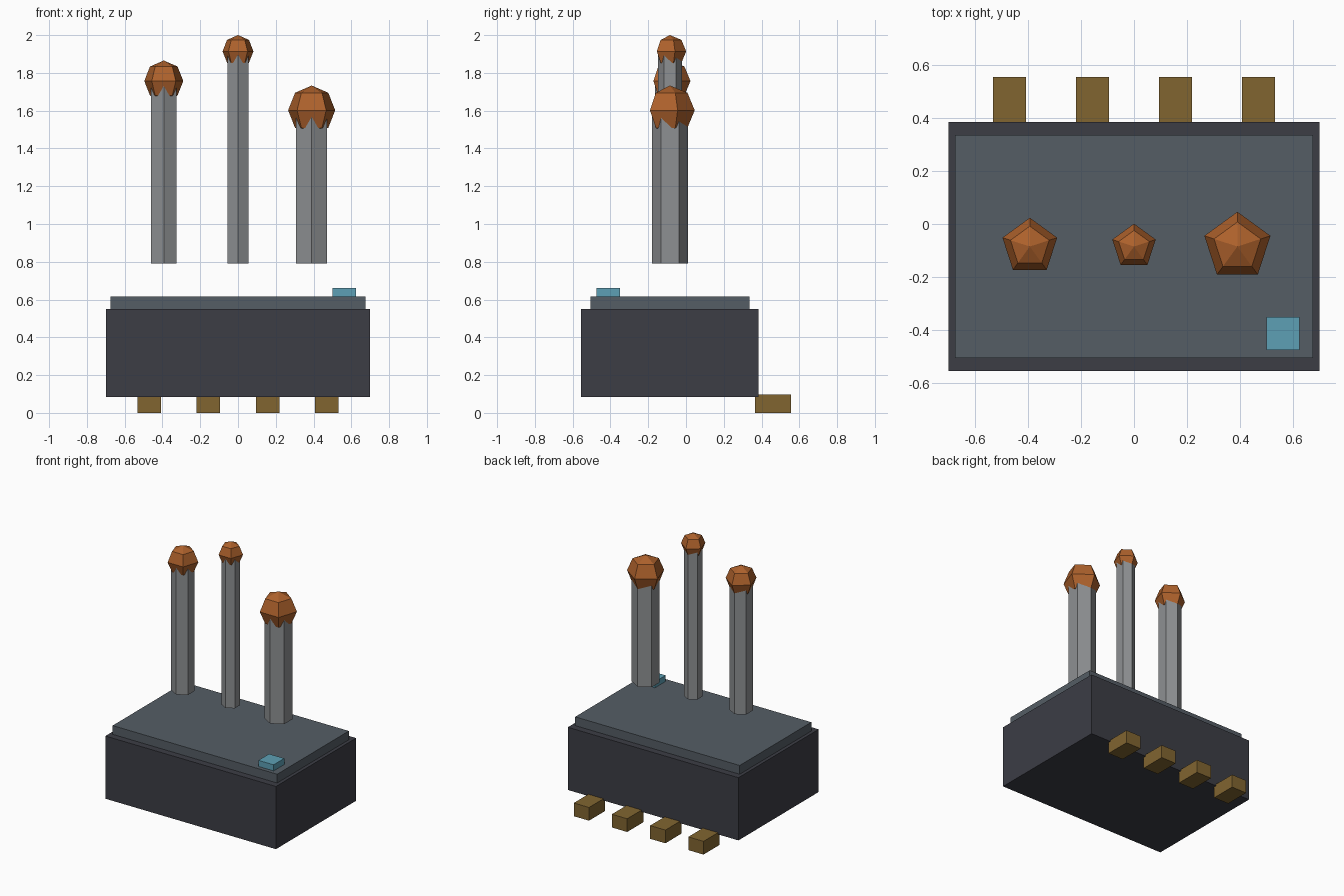
import bpy, bmesh, math

if "Cube" in bpy.data.objects:
    bpy.data.objects.remove(bpy.data.objects["Cube"])


def material(name, rgb):
    m = bpy.data.materials.new(name)
    m.diffuse_color = (*rgb, 1)
    m.use_nodes = True
    m.node_tree.nodes["Principled BSDF"].inputs["Base Color"].default_value = m.diffuse_color
    return m


DARK = material("dark_casing", (0.045, 0.047, 0.06))
SLATE = material("slate", (0.09, 0.11, 0.13))
GREY = material("stem_grey", (0.27, 0.28, 0.29))
RUST = material("rust_orange", (0.42, 0.12, 0.025))
BRASS = material("brass", (0.22, 0.13, 0.03))
BLUE = material("indicator_blue", (0.11, 0.35, 0.46))


def finish(name, bm, mat):
    bmesh.ops.recalc_face_normals(bm, faces=bm.faces[:])
    me = bpy.data.meshes.new(name)
    bm.to_mesh(me)
    bm.free()
    me.materials.append(mat)
    ob = bpy.data.objects.new(name, me)
    bpy.context.collection.objects.link(ob)
    return ob


def box(name, lo, hi, mat):
    bm = bmesh.new()
    bmesh.ops.create_cube(bm, size=1)
    for v in bm.verts:
        v.co = [(a + b) / 2 + c * (b - a) for a, b, c in zip(lo, hi, v.co)]
    return finish(name, bm, mat)


def lathe(name, centre, profile, sides, mat):
    # Faceted solid from (radius, height) rings, one corner facing +y
    bm = bmesh.new()
    rings = []
    for r, z in profile:
        ring = []
        for i in range(sides):
            a = math.pi / 2 + math.tau * i / sides
            ring.append(bm.verts.new((r * math.cos(a), r * math.sin(a), z)))
        rings.append(ring)
    for lower, upper in zip(rings, rings[1:]):
        for i in range(sides):
            j = (i + 1) % sides
            bm.faces.new((lower[i], lower[j], upper[j], upper[i]))
    bm.faces.new(rings[0])
    bm.faces.new(rings[-1])
    bmesh.ops.remove_doubles(bm, verts=bm.verts[:], dist=1e-5)
    bmesh.ops.dissolve_degenerate(bm, edges=bm.edges[:], dist=1e-5)
    ob = finish(name, bm, mat)
    ob.location = centre
    return ob


# Casing, top plate and indicator
box("casing", (-0.70, -0.555, 0.085), (0.70, 0.385, 0.55), DARK)
box("top_plate", (-0.675, -0.505, 0.55), (0.675, 0.335, 0.615), SLATE)
box("indicator", (0.50, -0.475, 0.61), (0.625, -0.35, 0.66), BLUE)

# Row of rear contacts
for i, x in enumerate((-0.47, -0.157, 0.157, 0.47)):
    box(f"rear_contact_{i + 1}", (x - 0.0625, 0.365, 0), (x + 0.0625, 0.555, 0.098), BRASS)

# Hexagonal stems with five-sided round knobs: x, stem radius, knob radius, knob height
Y = -0.085
for side, x, rs, rk, z in (("left", -0.393, 0.079, 0.1085, 1.757),
                           ("middle", 0.0, 0.064, 0.086, 1.914),
                           ("right", 0.39, 0.0945, 0.131, 1.602)):
    lathe(f"{side}_stem", (x, Y, 0), [(rs, 0.79), (rs, z)], 6, GREY)
    angles = [math.pi * k / 4 for k in range(5)]
    ball = [(rk * math.sin(a), -rk * math.cos(a)) for a in angles]
    ball[0], ball[-1] = (0, -rk), (0, rk)
    lathe(f"{side}_knob", (x, Y, z), ball, 5, RUST)
